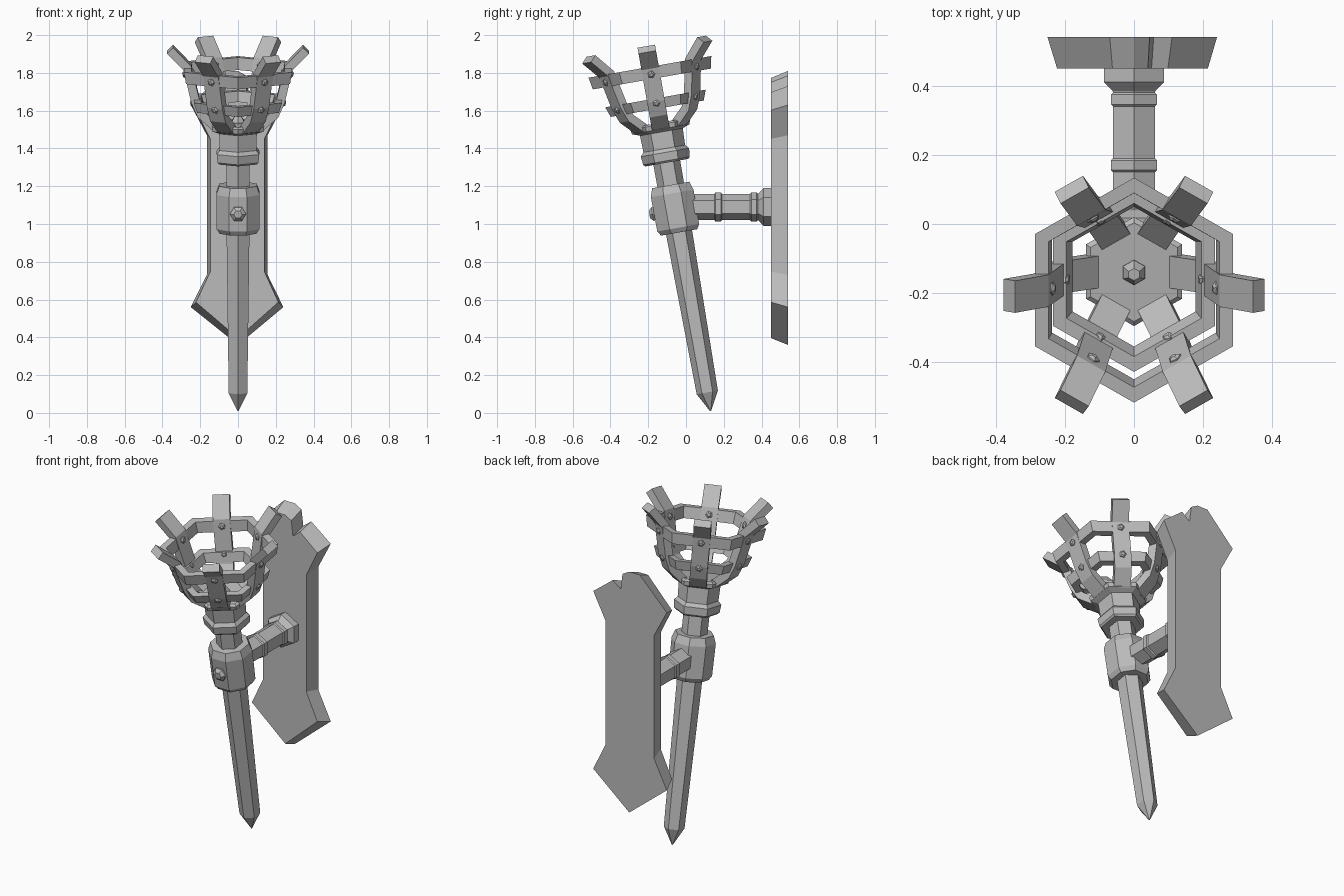
import bpy, bmesh, math
from mathutils import Matrix, Vector

cube = bpy.data.objects.get("Cube")
if cube:
    bpy.data.objects.remove(cube, do_unlink=True)

iron = bpy.data.materials.new("grey_iron")
iron.use_nodes = True
GREY = (0.5, 0.5, 0.5, 1)
iron.diffuse_color = GREY
bsdf = next(n for n in iron.node_tree.nodes if n.type == "BSDF_PRINCIPLED")
bsdf.inputs["Base Color"].default_value = GREY

# The whole torch leans forward from its pointed foot
TORCH = Matrix.Translation((0, 0.13, 0.01)) @ Matrix.Rotation(math.radians(10), 4, "X")


def finish(name, bm, matrix):
    bmesh.ops.recalc_face_normals(bm, faces=bm.faces)
    mesh = bpy.data.meshes.new(name)
    bm.to_mesh(mesh)
    bm.free()
    mesh.transform(matrix)
    mesh.materials.append(iron)
    obj = bpy.data.objects.new(name, mesh)
    bpy.context.collection.objects.link(obj)
    return obj


def loft(name, loops, matrix, closed=False):
    """Skin a list of equal point loops; cap the ends unless closed."""
    bm = bmesh.new()
    rows = [[bm.verts.new(p) for p in loop] for loop in loops]
    pairs = list(zip(rows, rows[1:]))
    if closed:
        pairs.append((rows[-1], rows[0]))
    else:
        bm.faces.new(rows[0])
        bm.faces.new(rows[-1])
    n = len(rows[0])
    for a, b in pairs:
        for i in range(n):
            j = (i + 1) % n
            bm.faces.new((a[i], a[j], b[j], b[i]))
    return finish(name, bm, matrix)


def lathe(name, profile, matrix=TORCH, sides=6, turn=90, closed=False):
    """Faceted turned part; profile holds (radius, height) pairs."""
    angles = [math.radians(turn + 360 * i / sides) for i in range(sides)]
    loops = [[(r * math.cos(a), r * math.sin(a), h) for a in angles] for r, h in profile]
    return loft(name, loops, matrix, closed)


# Shaft, socket block and collar
lathe("shaft", [(0.003, 0), (0.057, 0.1), (0.07, 0.97), (0.072, 1.36)])
lathe("socket_block", [(0.105, 0.96), (0.122, 0.985), (0.124, 1.17), (0.108, 1.215)],
      sides=8, turn=22.5)
lathe("collar", [(0.115, 1.335), (0.125, 1.345), (0.13, 1.39), (0.112, 1.41), (0.115, 1.5),
                 (0.155, 1.515), (0.16, 1.54), (0.145, 1.55)])
lathe("cup_stud", [(0.036, 1.545), (0.036, 1.56), (0.018, 1.59)])
lathe("socket_bolt", [(0.042, 0.1), (0.042, 0.122), (0.022, 0.138)],
      TORCH @ Matrix.Translation((0, 0, 1.08)) @ Matrix.Rotation(math.pi / 2, 4, "X"), turn=0)

# Basket hoops
for name, low, high, r_low, r_high in (("lower_hoop", 1.625, 1.68, 0.25, 0.27),
                                       ("upper_hoop", 1.785, 1.85, 0.318, 0.33)):
    lathe(name, [(r_low, low), (r_high, high), (r_high - 0.045, high), (r_low - 0.045, low)],
          closed=True)

# Basket straps, each bent outward and riveted to both hoops
PATH = [Vector(p) for p in ((0.115, 1.53), (0.195, 1.6), (0.225, 1.67), (0.268, 1.85), (0.36, 1.945))]
HALF_WIDTH, HALF_THICK = 0.047, 0.023


def strap_loops():
    loops = []
    for i, p in enumerate(PATH):
        t = (PATH[min(i + 1, len(PATH) - 1)] - PATH[max(i - 1, 0)]).normalized()
        n = Vector((t.y, -t.x)) * HALF_THICK
        a, b = p + n, p - n
        loops.append([(a.x, -HALF_WIDTH, a.y), (a.x, HALF_WIDTH, a.y),
                      (b.x, HALF_WIDTH, b.y), (b.x, -HALF_WIDTH, b.y)])
    return loops


for k in range(6):
    spin = TORCH @ Matrix.Rotation(math.radians(60 * k), 4, "Z")
    loft(f"basket_strap_{k + 1}", strap_loops(), spin)
    for r, h in ((0.22, 1.66), (0.26, 1.815)):
        for side, tilt in (("outer", 104), ("inner", -76)):
            place = spin @ Matrix.Translation((r, 0, h)) @ Matrix.Rotation(math.radians(tilt), 4, "Y")
            lathe(f"{side}_rivet", [(0.02, 0), (0.02, 0.027), (0.01, 0.034)], place, sides=5)

# Wall arm with two raised bands and a flared foot
ARM = Matrix.Translation((0, 0, 1.09)) @ Matrix.Rotation(-math.pi / 2, 4, "X")
arm = [(0.07, 0)]
for y in (0.15, 0.34):
    arm += [(0.07, y), (0.077, y + 0.006), (0.077, y + 0.034), (0.07, y + 0.04)]
arm += [(0.072, 0.385), (0.1, 0.41), (0.1, 0.46)]
lathe("wall_arm", arm, ARM)

# Wall plate with a chipped top edge, chamfered toward the front
OUTLINE = [(0, 0.36), (0.24, 0.56), (0.157, 0.73), (0.157, 1.47), (0.24, 1.63), (0.11, 1.73),
           (0.057, 1.69), (0.045, 1.785), (0, 1.81), (-0.07, 1.81), (-0.25, 1.63),
           (-0.165, 1.47), (-0.165, 0.73), (-0.25, 0.56)]
MID = 1.08
back = [(x, 0.54, z) for x, z in OUTLINE]
front = [(x * 0.89, 0.45, MID + (z - MID) * 0.95) for x, z in OUTLINE]
loft("wall_plate", [back, front], Matrix.Identity(4))
